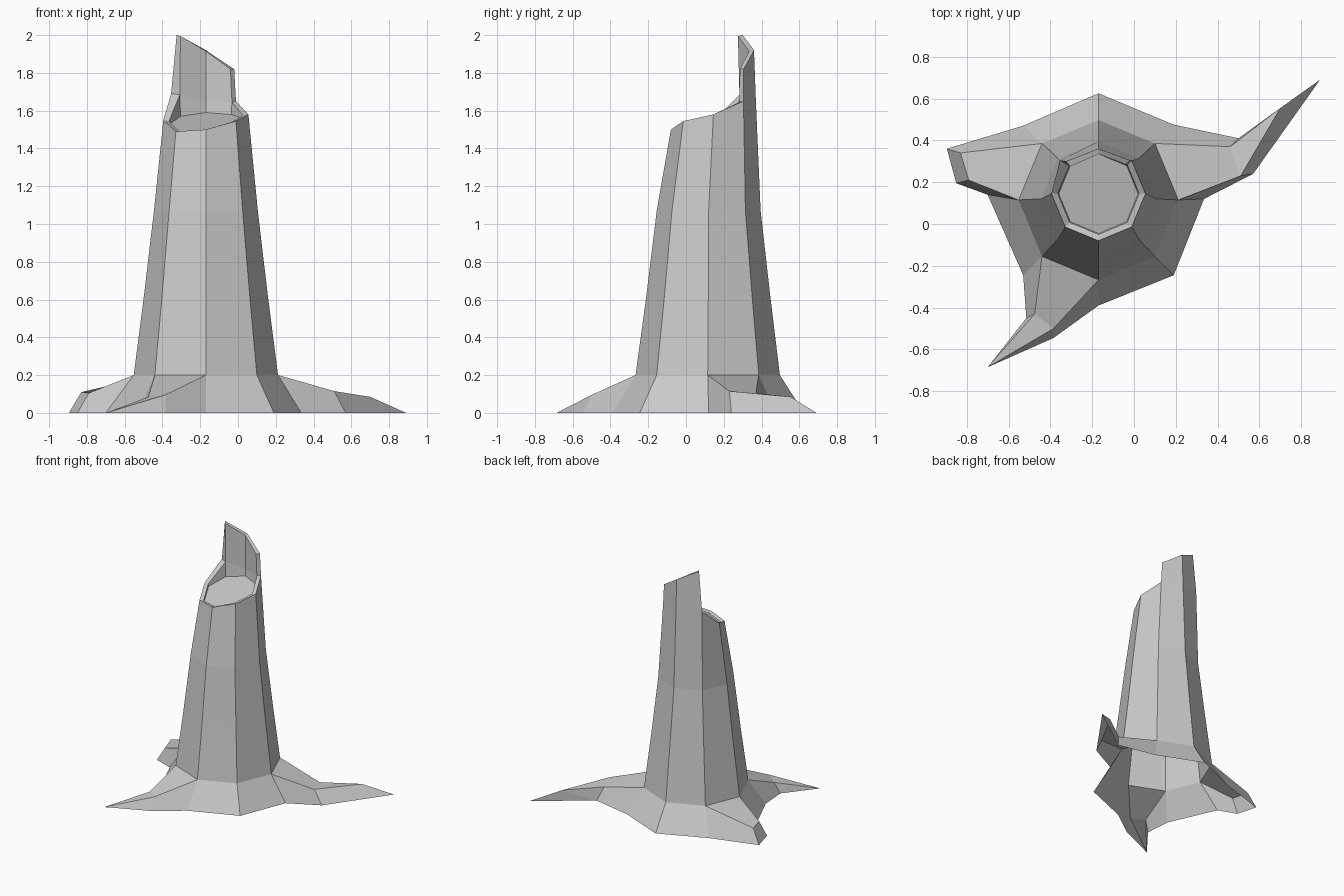
import bpy
import bmesh
from math import sin, cos, pi
from mathutils import Vector

cube = bpy.data.objects.get("Cube")
if cube:
    bpy.data.objects.remove(cube, do_unlink=True)

# One plain material for the whole stump
grey = bpy.data.materials.new("plain grey")
grey.use_nodes = True
COLOUR = (0.6, 0.6, 0.6, 1)
grey.diffuse_color = COLOUR
grey.node_tree.nodes["Principled BSDF"].inputs["Base Color"].default_value = COLOUR

AXIS_X = -0.17
# Corners run anticlockwise seen from above
RIGHT, BACK_RIGHT, BACK, BACK_LEFT, LEFT, FRONT_LEFT, FRONT, FRONT_RIGHT = range(8)


def octagon(radius, centre_y, heights):
    """Eight corners around the trunk axis; heights is one value or eight."""
    if not isinstance(heights, (list, tuple)):
        heights = [heights] * 8
    return [Vector((AXIS_X + radius * cos(i * pi / 4),
                    centre_y + radius * sin(i * pi / 4), z))
            for i, z in enumerate(heights)]


def bridge(lower, upper):
    """Quads between two closed rings."""
    n = len(lower)
    return [(lower[i], lower[(i + 1) % n], upper[(i + 1) % n], upper[i])
            for i in range(n)]


def build(name, faces):
    """Flat-shaded object from corner lists, welded where corners meet."""
    bm = bmesh.new()
    for corners in faces:
        bm.faces.new([bm.verts.new(c) for c in corners])
    bmesh.ops.remove_doubles(bm, verts=bm.verts, dist=0.0005)
    bmesh.ops.recalc_face_normals(bm, faces=bm.faces)
    mesh = bpy.data.meshes.new(name)
    bm.to_mesh(mesh)
    bm.free()
    mesh.materials.append(grey)
    obj = bpy.data.objects.new(name, mesh)
    bpy.context.scene.collection.objects.link(obj)
    return obj


# Tapering trunk with a slanted broken rim
foot = octagon(0.382, 0.115, 0.2)
rim_heights = [1.58, 1.65, 1.65, 1.69, 1.55, 1.49, 1.5, 1.545]
rim = octagon(0.225, 0.145, rim_heights)
rim[BACK_LEFT].x -= 0.025
inner_rim = octagon(0.195, 0.145, [z - 0.005 for z in rim_heights])
hollow = octagon(0.19, 0.145, [1.56, 1.58, 1.59, 1.57, 1.53, 1.475, 1.485, 1.53])
rings = [foot, octagon(0.328, 0.118, 0.62), octagon(0.275, 0.12, 1.07), rim]
trunk = []
for lower, upper in zip(rings, rings[1:]):
    trunk += bridge(lower, upper)
trunk += bridge(hollow, inner_rim)
lip = bridge(rim, inner_rim)
trunk += [q for i, q in enumerate(lip) if i not in (BACK_RIGHT, BACK)]

# Tall splinter standing on the back of the rim
outer_tip = [Vector(p) for p in ((-0.02, 0.305, 1.82), (AXIS_X, 0.36, 1.92),
                                 (-0.325, 0.3, 2))]
inner_tip = [Vector(p) for p in ((-0.04, 0.285, 1.82), (AXIS_X, 0.335, 1.915),
                                 (-0.305, 0.275, 1.995))]
for k in range(2):
    a, b = BACK_RIGHT + k, BACK_RIGHT + k + 1
    trunk += [(rim[a], rim[b], outer_tip[k + 1], outer_tip[k]),
              (inner_rim[a], inner_rim[b], inner_tip[k + 1], inner_tip[k]),
              (outer_tip[k], outer_tip[k + 1], inner_tip[k + 1], inner_tip[k])]
for k, corner in ((0, BACK_RIGHT), (2, BACK_LEFT)):
    trunk.append((rim[corner], inner_rim[corner], inner_tip[k], outer_tip[k]))
build("trunk", trunk)
build("hollow_floor", [hollow])

# Ground outline under each corner of the trunk
ground = [Vector((x, y, 0)) for x, y in (
    (0.335, 0.12), (0.19, 0.475), (AXIS_X, 0.625), (-0.53, 0.47),
    (-0.7, 0.14), (-0.53, -0.245), (AXIS_X, -0.39), (0.19, -0.245))]


def root(name, first, knees, feet, tip=None, crest=None):
    """Root from the trunk side that starts at corner first; two knees on top,
    two feet on the ground, ending in a blunt face, a tip, or a crest and tip."""
    a, b = first, (first + 1) % 8
    ka, kb = (Vector(p) for p in knees)
    fa, fb = (Vector((x, y, 0)) for x, y in feet)
    faces = [(foot[a], foot[b], kb, ka), (foot[a], ka, fa, ground[a]),
             (foot[b], kb, fb, ground[b])]
    if tip is None:
        faces.append((ka, kb, fb, fa))
    elif crest is None:
        faces += [(ka, kb, tip), (ka, tip, fa), (kb, tip, fb)]
    else:
        faces += [(ka, kb, crest), (ka, crest, tip, fa),
                  (kb, crest, fb), (crest, tip, fb)]
    build(name, [[Vector(c) for c in f] for f in faces])


root("back_left_long_root", RIGHT, ((0.51, 0.23, 0.115), (0.46, 0.37, 0.105)),
     ((0.57, 0.24), (0.5, 0.41)), (0.89, 0.69, 0), (0.7, 0.555, 0.085))
root("back_right_stub_root", BACK_LEFT, ((-0.83, 0.34, 0.11), (-0.79, 0.21, 0.105)),
     ((-0.895, 0.36), (-0.85, 0.195)))
root("front_right_root", FRONT_LEFT, ((-0.475, -0.43, 0.085), (-0.385, -0.5, 0.095)),
     ((-0.515, -0.45), (-0.385, -0.545)), (-0.7, -0.685, 0))

# Sloping skirt between the roots
build("base_skirt", [q for i, q in enumerate(bridge(ground, foot))
                     if i not in (RIGHT, BACK_LEFT, FRONT_LEFT)])
